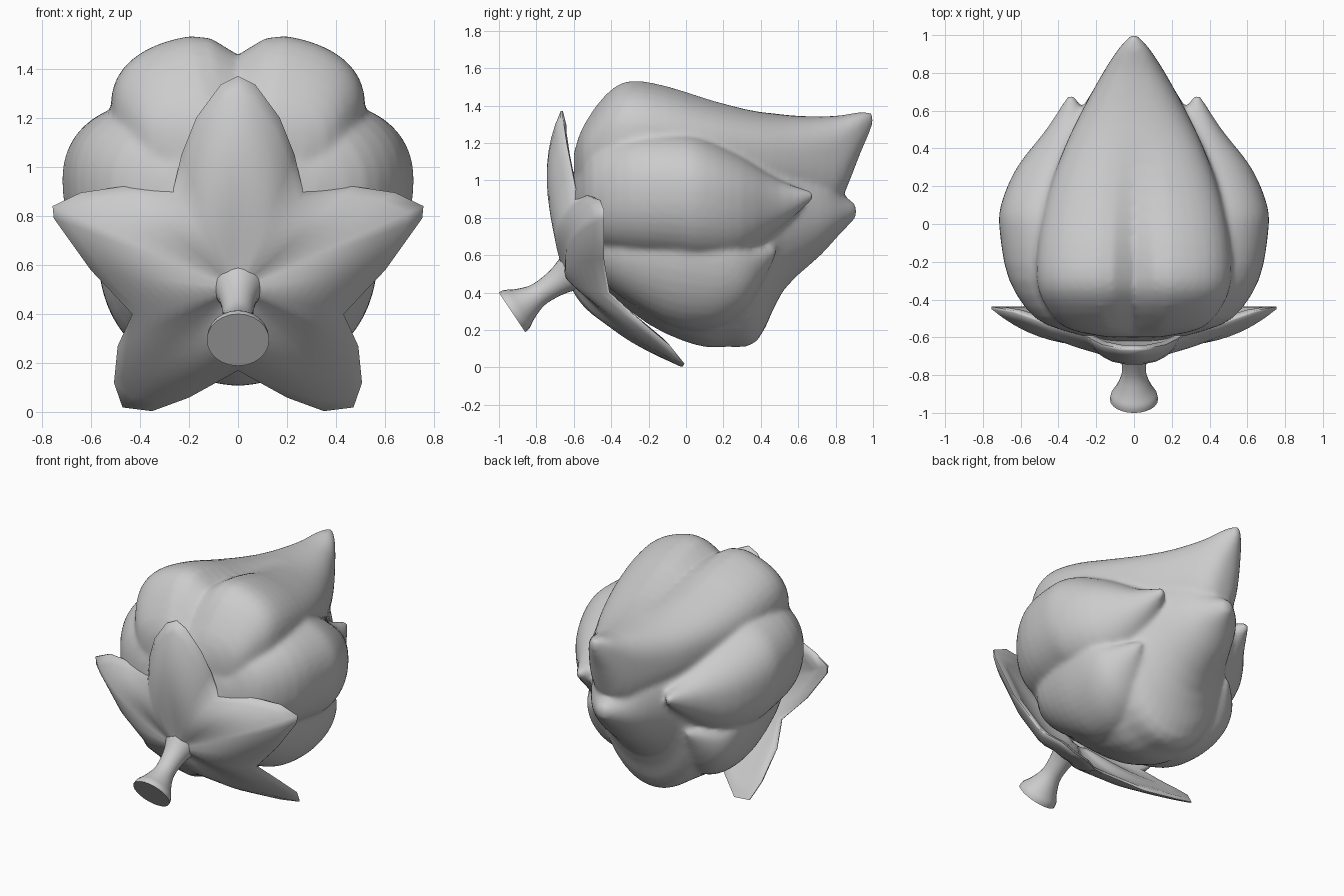
import bpy, bmesh, math
from mathutils import Vector

if "Cube" in bpy.data.objects:
    bpy.data.objects.remove(bpy.data.objects["Cube"])


def select_only(obs):
    bpy.ops.object.select_all(action='DESELECT')
    for ob in obs:
        ob.select_set(True)
    bpy.context.view_layer.objects.active = obs[0]


def finish(name, bm, angle=50):
    bmesh.ops.recalc_face_normals(bm, faces=bm.faces)
    me = bpy.data.meshes.new(name)
    bm.to_mesh(me)
    bm.free()
    ob = bpy.data.objects.new(name, me)
    bpy.context.collection.objects.link(ob)
    select_only([ob])
    bpy.ops.object.shade_smooth_by_angle(angle=math.radians(angle))
    return ob


def skin(name, rings):
    """Joins rings of points into a closed tube."""
    bm = bmesh.new()
    loops = [[bm.verts.new(p) for p in r] for r in rings]
    n = len(loops[0])
    for a, b in zip(loops, loops[1:]):
        for i in range(n):
            j = (i + 1) % n
            bm.faces.new((a[i], a[j], b[j], b[i]))
    bm.faces.new(loops[0])
    bm.faces.new(loops[-1])
    return finish(name, bm)


def smooth_path(rows, steps=3):
    """Catmull-Rom interpolation of section rows."""
    out = []
    for i in range(len(rows) - 1):
        p0, p1 = rows[max(i - 1, 0)], rows[i]
        p2, p3 = rows[i + 1], rows[min(i + 2, len(rows) - 1)]
        for s in range(steps):
            t = s / steps
            out.append([0.5 * (2 * b + (c - a) * t + (2 * a - 5 * b + 4 * c - d) * t * t
                               + (3 * b - a - 3 * c + d) * t ** 3)
                        for a, b, c, d in zip(p0, p1, p2, p3)])
    return out + [list(rows[-1])]


def petal(name, rows, power=2.0, groove=0.0, side=1, n=40):
    """Rows: y, centre x, half width, centre z, top z, bottom z."""
    rings = []
    for y, cx, rx, cz, top, bot in smooth_path(rows):
        rx = max(rx, 0.012)
        ring = []
        for i in range(n):
            a = 2 * math.pi * i / n
            c, s = math.cos(a), math.sin(a)
            x = cx + rx * math.copysign(abs(c) ** (2 / power), c)
            h = (top - cz) if s > 0 else (cz - bot)
            z = cz + h * math.copysign(abs(s) ** (2 / power), s)
            if groove and s > 0:
                fade = min(1, max(0, (0.45 - y) / 0.7)) * min(1, rx / 0.4)
                z -= groove * fade * max(0, 1 - abs(x) / 0.14)
            ring.append((side * x, y, z))
        rings.append(ring)
    return skin(name, rings)


# Inner bud, ending in the pointed lower petal
parts = [petal("lower_petal", [
    (-.62, 0, .12, .72, .85, .60), (-.58, 0, .32, .85, 1.13, .55),
    (-.45, 0, .5, .93, 1.32, .43), (-.2, 0, .58, .96, 1.38, .23),
    (.05, 0, .58, .95, 1.36, .12), (.22, 0, .52, .93, 1.32, .11),
    (.38, 0, .43, .9, 1.28, .14), (.52, 0, .33, .88, 1.22, .41),
    (.72, 0, .21, .84, 1.12, .60), (.82, 0, .13, .83, .95, .71),
    (.91, 0, .03, .84, .87, .80)])]

# Hooded upper petal with a centre groove
parts.append(petal("upper_petal", [
    (-.60, 0, .14, 1.08, 1.17, 1.0), (-.55, 0, .36, 1.12, 1.3, .92),
    (-.43, 0, .47, 1.2, 1.47, .9), (-.3, 0, .515, 1.24, 1.545, .9),
    (-.1, 0, .51, 1.22, 1.515, .9), (.15, 0, .46, 1.18, 1.435, .9),
    (.4, 0, .37, 1.15, 1.37, .88), (.6, 0, .275, 1.13, 1.345, .86),
    (.8, 0, .165, 1.17, 1.345, .86), (.93, 0, .08, 1.28, 1.365, 1.14),
    (1.0, 0, .015, 1.335, 1.36, 1.30)], power=2.4, groove=.09))

# Mirrored pairs of side petals
for side in (1, -1):
    parts.append(petal("side_petal", [
        (-.58, .22, .1, .9, 1.0, .8), (-.5, .28, .24, .92, 1.16, .66),
        (-.3, .34, .32, .95, 1.25, .60), (-.05, .36, .35, .95, 1.26, .57),
        (.1, .36, .345, .94, 1.23, .55), (.3, .34, .28, .9, 1.13, .58),
        (.5, .33, .135, .88, 1.0, .74), (.68, .335, .015, .92, .94, .90)], 2.2, side=side))
    parts.append(petal("lower_side_petal", [
        (-.5, .2, .15, .62, .75, .5), (-.35, .22, .26, .64, .85, .38),
        (-.1, .23, .325, .66, .85, .23), (.1, .24, .33, .64, .85, .2),
        (.25, .27, .28, .59, .75, .25), (.36, .31, .18, .56, .68, .36),
        (.48, .35, .015, .62, .64, .6)], side=side))

# Fuse the petals into one softly furrowed bud
select_only(parts)
bpy.ops.object.join()
bud = bpy.context.view_layer.objects.active
bud.name = "flower_bud"
remesh = bud.modifiers.new("fuse", 'REMESH')
remesh.mode = 'VOXEL'
remesh.voxel_size = 0.016
remesh.use_smooth_shade = True
soften = bud.modifiers.new("soften", 'SMOOTH')
soften.factor = 0.5
soften.iterations = 8

# Five-pointed sepal star, half outline given as x, z, y
half = [(0, 1.37, -.67), (.07, 1.335, -.67), (.17, 1.2, -.65), (.23, 1.05, -.62),
        (.265, .9, -.59), (.47, .92, -.53), (.64, .895, -.47), (.755, .84, -.45),
        (.75, .79, -.45), (.6, .58, -.45), (.43, .4, -.42), (.49, .27, -.28),
        (.505, .12, -.1), (.47, .02, -.02), (.35, .005, -.03), (.2, .06, -.15),
        (0, .17, -.3)]
outline = [Vector((x, y, z)) for x, z, y in half]
outline += [Vector((-p.x, p.y, p.z)) for p in reversed(outline[1:-1])]
n = len(outline)
centre = Vector((0, -.66, .5))
bm = bmesh.new()
hub = [bm.verts.new(centre + Vector((0, d, 0))) for d in (0, .07)]
rims = []
for layer in (0, 1):
    loops = []
    for k in range(1, 13):
        t = k / 12
        thick = .10 * math.sqrt(max(0, 1 - t ** 3)) + .012
        bulge = -.42 * t ** 1.5 * (1 - t)
        loops.append([bm.verts.new(centre.lerp(p, t)
                      + Vector((0, bulge + layer * thick, 0))) for p in outline])
    for i in range(n):
        j = (i + 1) % n
        bm.faces.new((hub[layer], loops[0][i], loops[0][j]))
        for a, b in zip(loops, loops[1:]):
            bm.faces.new((a[i], a[j], b[j], b[i]))
    rims.append(loops[-1])
for i in range(n):
    j = (i + 1) % n
    bm.faces.new((rims[0][i], rims[0][j], rims[1][j], rims[1][i]))
finish("sepals", bm, 75)

# Flared stem turned around a tilted axis
start, end = Vector((0, -.60, .515)), Vector((0, -.93, .295))
axis = (end - start).normalized()
u = Vector((1, 0, 0))
v = axis.cross(u)
rings = []
for t, r in smooth_path([(0, .11), (.2, .08), (.4, .066), (.6, .066), (.8, .095), (.92, .122), (1, .127)]):
    c = start.lerp(end, t)
    rings.append([c + r * (math.cos(a) * u + math.sin(a) * v)
                  for a in (2 * math.pi * i / 24 for i in range(24))])
skin("stem", rings)
